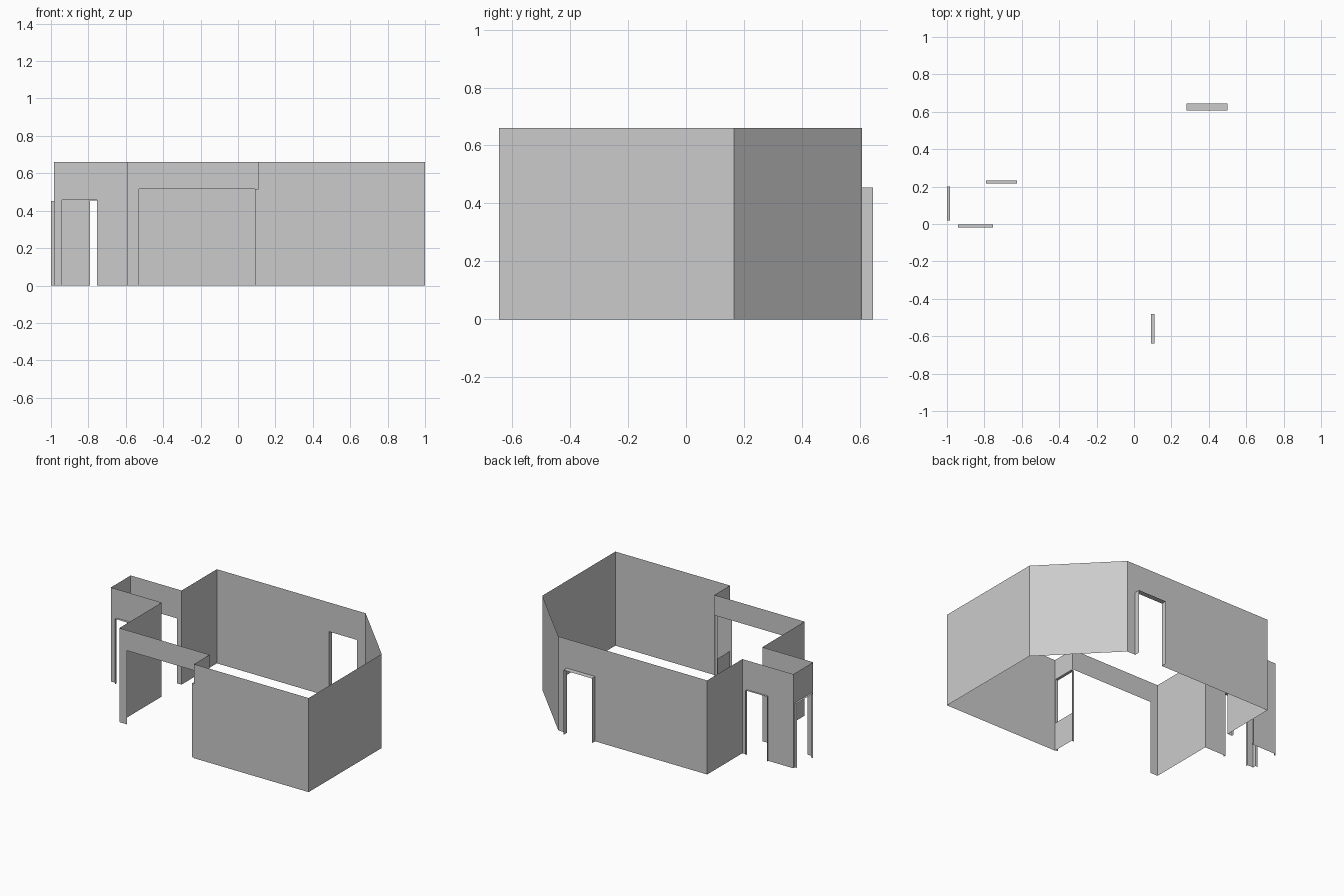
import bpy
from mathutils import Vector

if "Cube" in bpy.data.objects:
    bpy.data.objects.remove(bpy.data.objects["Cube"])

HEIGHT = 0.66


def add_mesh(name, quads):
    """Make one object from a list of four-cornered faces, sharing corners."""
    verts, faces, index = [], [], {}
    for quad in quads:
        face = []
        for co in quad:
            key = tuple(round(c, 5) for c in co)
            if key not in index:
                index[key] = len(verts)
                verts.append(key)
            face.append(index[key])
        faces.append(face)
    mesh = bpy.data.meshes.new(name)
    mesh.from_pydata(verts, [], faces)
    ob = bpy.data.objects.new(name, mesh)
    bpy.context.collection.objects.link(ob)


def add_wall(name, start, end, opening=None):
    """Thin wall; opening = (from, to, bottom, top, reveal depth) along the wall."""
    a, b = Vector((*start, 0)), Vector((*end, 0))
    length = (b - a).length
    along = (b - a).normalized()
    out = Vector((along.y, -along.x, 0))

    def pt(s, z, d=0):
        return a + along * s + out * d + Vector((0, 0, z))

    def panel(s0, s1, z0, z1):
        if s1 - s0 > 1e-4 and z1 - z0 > 1e-4:
            quads.append([pt(s0, z0), pt(s1, z0), pt(s1, z1), pt(s0, z1)])

    quads = []
    if not opening:
        panel(0, length, 0, HEIGHT)
    else:
        s0, s1, sill, top, depth = opening
        panel(0, s0, 0, HEIGHT)
        panel(s0, s1, top, HEIGHT)
        panel(s0, s1, 0, sill)
        panel(s1, length, 0, HEIGHT)
        if depth:
            # jambs and soffit running outwards around the opening
            path = [(s0, 0), (s0, top), (s1, top), (s1, 0)]
            for p, q in zip(path, path[1:]):
                quads.append([pt(*p), pt(*q), pt(*q, depth), pt(*p, depth)])
    add_mesh(name, quads)


# Room outline, counter-clockwise from the front wall's left end
corners = [
    (0.11, -0.645), (1.0, -0.645), (1.0, 0.165), (0.565, 0.608),
    (-0.59, 0.608), (-0.59, 0.217), (-0.985, 0.217), (-0.985, -0.003),
    (-0.59, -0.003), (-0.59, -0.472), (0.11, -0.472),
]
walls = [
    ("front_wall", None),
    ("right_wall", None),
    ("angled_wall", None),
    ("back_wall", (0.065, 0.285, 0, 0.455, 0.037)),
    ("left_back_wall", None),
    ("entry_back_wall", (0.035, 0.20, 0, 0.455, 0.015)),
    ("entry_left_wall", (0.017, 0.197, 0, 0.453, 0.015)),
    ("entry_front_wall", (0.045, 0.23, 0, 0.457, 0.017)),
    ("left_front_wall", None),
    ("wide_opening_wall", (0.06, 0.70, 0, 0.517, 0)),
    ("alcove_side_wall", (0.008, 0.167, 0.2, 0.517, 0.02)),
]
for i, (name, opening) in enumerate(walls):
    add_wall(name, corners[i], corners[(i + 1) % len(corners)], opening)
